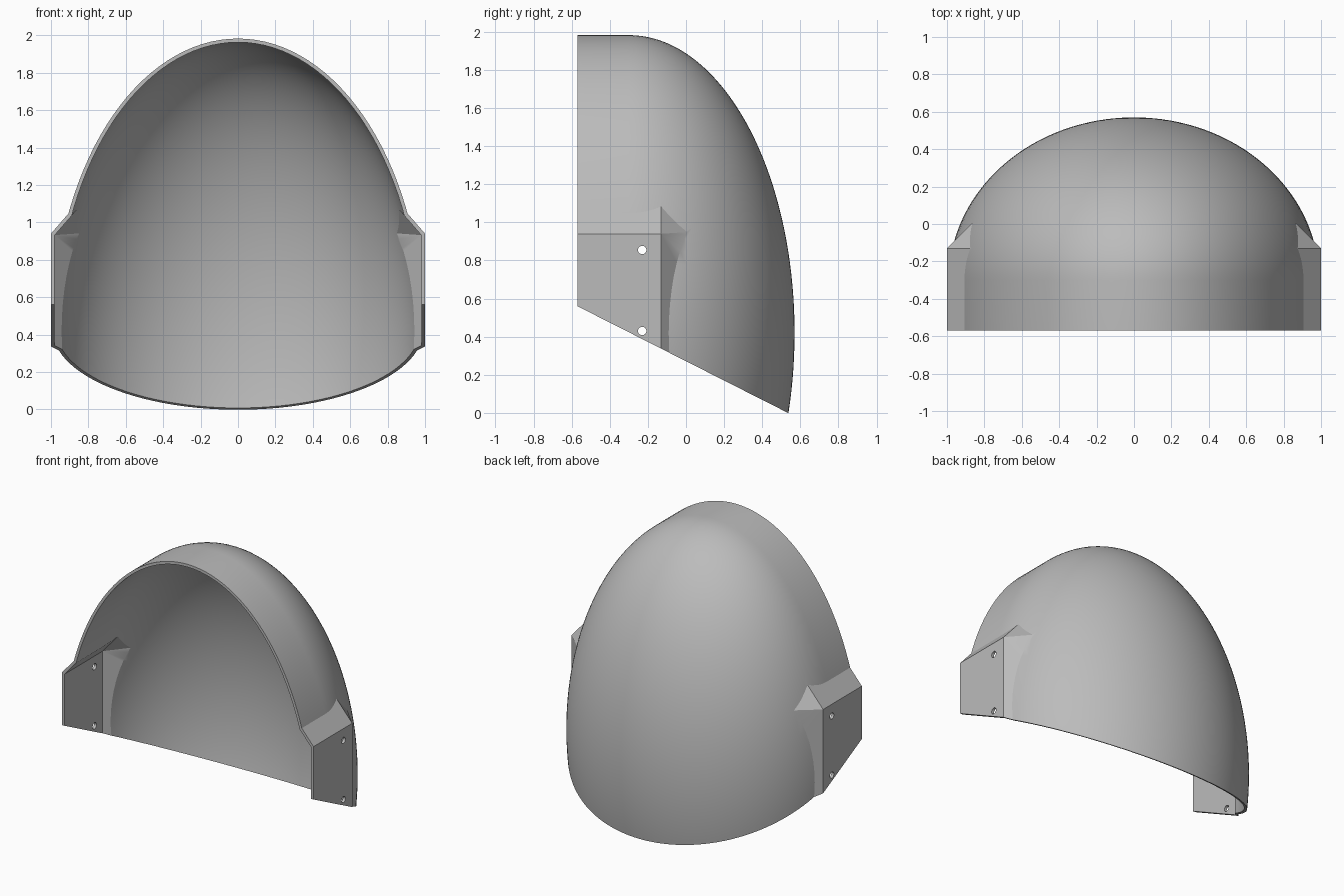
import bpy, bmesh, math
from mathutils import Vector, Matrix

if "Cube" in bpy.data.objects:
    bpy.data.objects.remove(bpy.data.objects["Cube"])

WALL = 0.02
FRONT = -0.57
CENTRE = Vector((0, -0.3, 0.42))      # centre of the domed part
RADII = Vector((0.99, 0.87, 1.563))

grey = bpy.data.materials.new("plain grey")
grey.use_nodes = True
colour = (0.5, 0.5, 0.5, 1)
grey.diffuse_color = colour
grey.node_tree.nodes["Principled BSDF"].inputs["Base Color"].default_value = colour


def make_object(name, bm):
    bmesh.ops.recalc_face_normals(bm, faces=bm.faces)
    mesh = bpy.data.meshes.new(name)
    bm.to_mesh(mesh)
    bm.free()
    mesh.materials.append(grey)
    obj = bpy.data.objects.new(name, mesh)
    bpy.context.collection.objects.link(obj)
    return obj


def dome(name, inset, front):
    """Half ellipsoid opening to -y, continued straight to the front."""
    bm = bmesh.new()
    rx, ry, rz = (r - inset for r in RADII)
    steps = 40
    path = [(math.sin(i / steps * math.pi / 2), ry * math.cos(i / steps * math.pi / 2))
            for i in range(steps + 1)]
    path += [(1, front - CENTRE.y), (0, front - CENTRE.y)]
    verts = [bm.verts.new((r, y, 0)) for r, y in path]
    edges = [bm.edges.new(pair) for pair in zip(verts, verts[1:])]
    bmesh.ops.spin(bm, geom=verts + edges, axis=(0, 1, 0), cent=(0, 0, 0),
                   angle=math.tau, steps=128)
    bmesh.ops.remove_doubles(bm, verts=bm.verts, dist=0.0001)
    bmesh.ops.transform(bm, verts=bm.verts,
                        matrix=Matrix.Translation(CENTRE) @ Matrix.Diagonal((rx, 1, rz, 1)))
    return make_object(name, bm)


def hull(name, points):
    bm = bmesh.new()
    for p in points:
        bm.verts.new(p)
    result = bmesh.ops.convex_hull(bm, input=bm.verts)
    spare = [v for v in result["geom_interior"] if isinstance(v, bmesh.types.BMVert)]
    bmesh.ops.delete(bm, geom=spare, context="VERTS")
    bmesh.ops.dissolve_limit(bm, angle_limit=0.01, verts=bm.verts, edges=bm.edges)
    return make_object(name, bm)


def side_boss(name, side, inset, front):
    """Flat cheek with sloping top, back and corner faces."""
    outer, deep = 1 - inset, 0.7
    run = 1 - 0.7 - inset
    back, top, low = -0.13 - inset * 0.4, 0.94 - inset * 0.4, -0.2
    points = [(outer, front, low), (outer, back, low), (outer, front, top), (outer, back, top),
              (deep, front, low), (deep, back + run, low), (deep, back + run, top + 0.02),
              (deep, back, top + run * 1.15), (deep, front, top + run * 1.15)]
    return hull(name, [(side * x, y, z) for x, y, z in points])


def combine(target, other, operation):
    mod = target.modifiers.new("combine", "BOOLEAN")
    mod.operation = operation
    mod.solver = "EXACT"
    mod.object = other
    bpy.context.view_layer.objects.active = target
    bpy.ops.object.modifier_apply(modifier=mod.name)
    bpy.data.objects.remove(other)


# Outer skin and the hollow inside it, each with both cheeks
shell = dome("curved_shell", 0, FRONT)
hollow = dome("hollow", WALL, FRONT - 0.2)
for side in (-1, 1):
    combine(shell, side_boss("boss", side, 0, FRONT), "UNION")
    combine(hollow, side_boss("boss_hollow", side, WALL, FRONT - 0.2), "UNION")
combine(shell, hollow, "DIFFERENCE")

# Slanted lower edge
slope = 0.56 / 1.105
base = [(x, y, z) for x in (-2, 2) for y, z in
        ((-1, slope * 1.535), (1, -slope * 0.465), (1, -3), (-1, -3))]
combine(shell, hull("lower_cut", base), "DIFFERENCE")

# Screw holes through both cheeks
for z in (0.855, 0.43):
    bm = bmesh.new()
    bmesh.ops.create_cone(bm, cap_ends=True, segments=24, radius1=0.022, radius2=0.022, depth=3,
                          matrix=Matrix.Translation((0, -0.23, z))
                          @ Matrix.Rotation(math.pi / 2, 4, "Y"))
    combine(shell, make_object("hole_cut", bm), "DIFFERENCE")

# Smooth dome with crisp edges
bpy.ops.object.select_all(action="DESELECT")
shell.select_set(True)
bpy.context.view_layer.objects.active = shell
bpy.ops.object.shade_smooth_by_angle(angle=math.radians(25))
